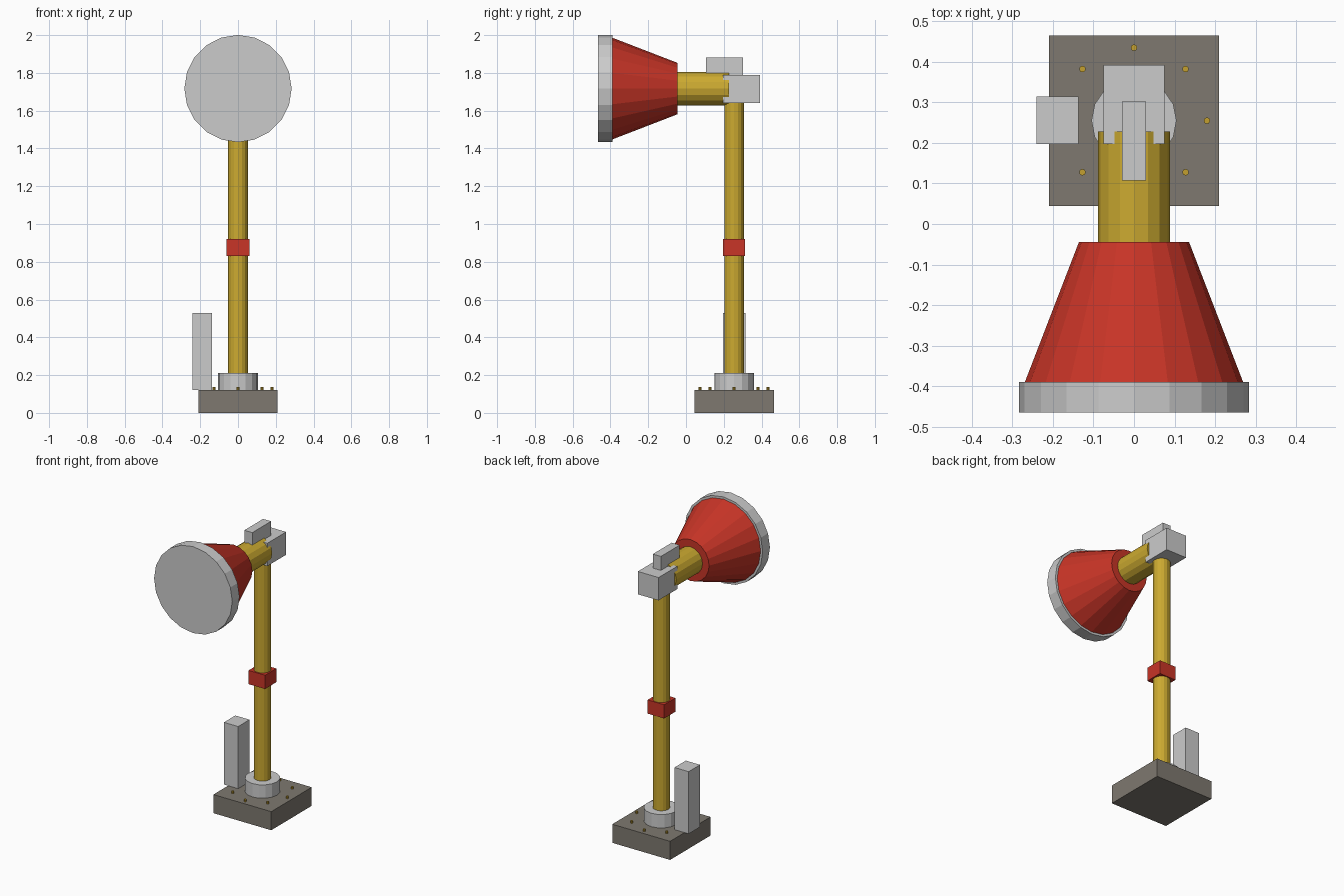
import bpy, math
from mathutils import Matrix

if "Cube" in bpy.data.objects:
    bpy.data.objects.remove(bpy.data.objects["Cube"])


def material(name, color):
    m = bpy.data.materials.new(name)
    m.diffuse_color = (*color, 1)
    m.use_nodes = True
    m.node_tree.nodes["Principled BSDF"].inputs["Base Color"].default_value = m.diffuse_color
    return m


YELLOW = material("yellow_paint", (0.60, 0.40, 0.03))
RED = material("red_paint", (0.58, 0.035, 0.02))
STONE = material("stone", (0.21, 0.19, 0.16))
BRASS = material("brass", (0.55, 0.35, 0.03))
POST_Y = 0.255
HEAD_Z = 1.717


def finish(name, mat):
    ob = bpy.context.object
    ob.name = name
    if mat:
        ob.data.materials.append(mat)
    return ob


def box(name, x, y, z, mat=None):
    """Box from (min, max) ranges per axis."""
    bpy.ops.mesh.primitive_cube_add(size=1)
    ob = finish(name, mat)
    size = [r[1] - r[0] for r in (x, y, z)]
    mid = [(r[0] + r[1]) / 2 for r in (x, y, z)]
    ob.data.transform(Matrix.Diagonal((*size, 1)))
    ob.location = mid
    return ob


def upright(name, r, z0, z1, sides, mat=None, x=0, y=POST_Y):
    bpy.ops.mesh.primitive_cylinder_add(vertices=sides, radius=r, depth=z1 - z0,
                                        location=(x, y, (z0 + z1) / 2))
    return finish(name, mat)


def along_y(name, r_front, r_back, y0, y1, sides, mat=None):
    """Round part lying along y; r_front is the radius at y0."""
    bpy.ops.mesh.primitive_cone_add(vertices=sides, radius1=r_back, radius2=r_front,
                                    depth=y1 - y0, location=(0, (y0 + y1) / 2, HEAD_Z),
                                    rotation=(math.pi / 2, 0, 0))
    return finish(name, mat)


# Footing with a ring of anchor bolts
box("base_block", (-0.21, 0.21), (0.045, 0.465), (0, 0.122), STONE)
for i in range(8):
    a = i * math.pi / 4
    upright(f"anchor_bolt_{i + 1}", 0.008, 0.11, 0.136, 10, BRASS,
            0.18 * math.cos(a), POST_Y + 0.18 * math.sin(a))

# Post, collar, clamp and control box
upright("base_collar", 0.105, 0.122, 0.21, 16)
upright("post", 0.052, 0.2, 1.66, 16, YELLOW)
box("post_clamp", (-0.06, 0.06), (0.195, 0.312), (0.83, 0.92), RED)
box("control_box", (-0.24, -0.137), (0.197, 0.315), (0.122, 0.53))

# Head: mount, neck, cone and front lens
box("head_mount", (-0.075, 0.075), (0.197, 0.392), (1.64, 1.79))
box("top_bracket", (-0.029, 0.029), (0.107, 0.302), (1.79, 1.882))
along_y("neck_tube", 0.089, 0.089, -0.06, 0.228, 16, YELLOW)
along_y("head_cone", 0.27, 0.136, -0.392, -0.045, 20, RED)
along_y("front_lens", 0.284, 0.284, -0.465, -0.39, 20)
